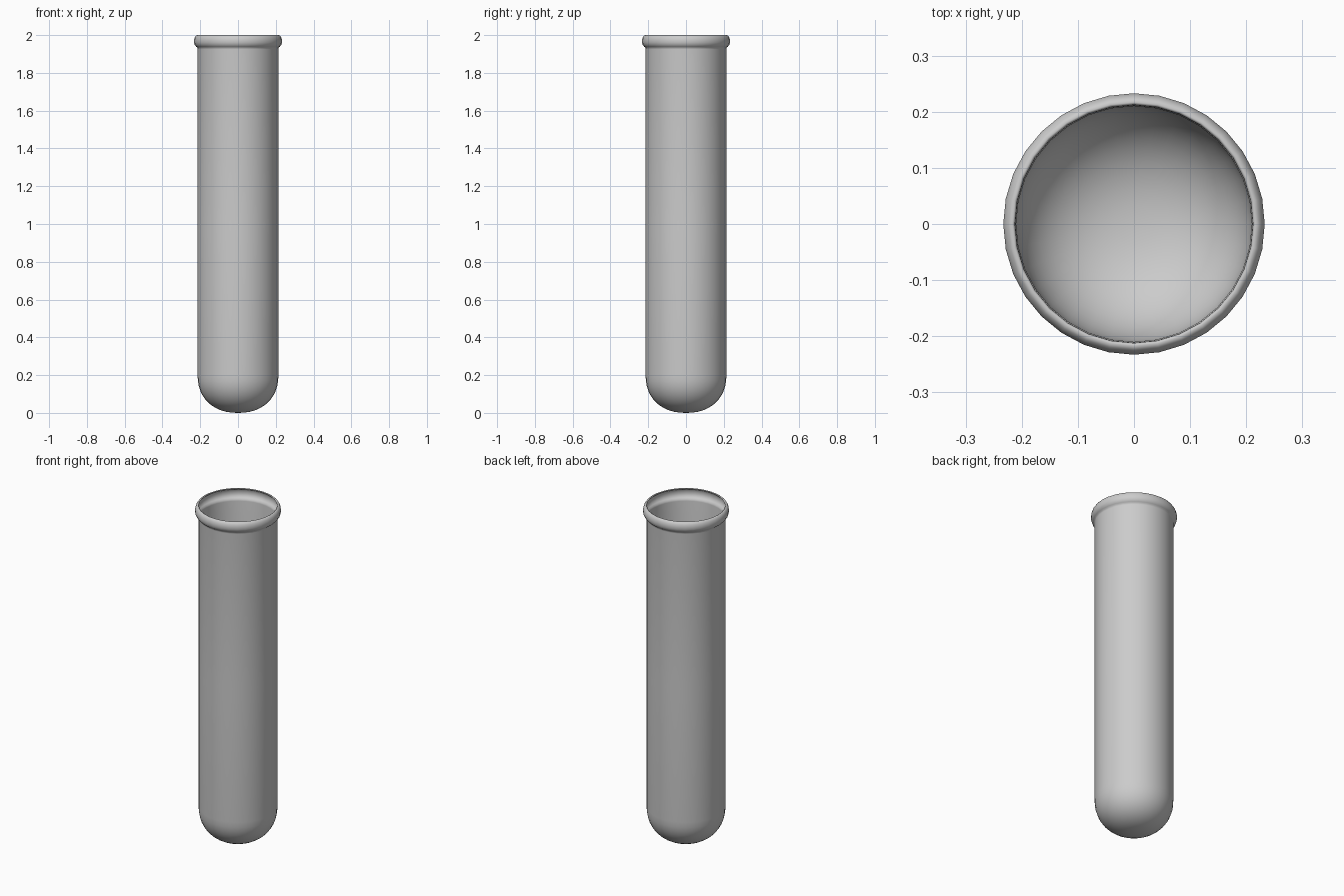
import bpy, bmesh
from math import sin, cos, pi

if "Cube" in bpy.data.objects:
    bpy.data.objects.remove(bpy.data.objects["Cube"])

SIDES = 32
R, WALL = 0.214, 0.004

# Rounded bottom: slightly squared quarter-ellipse
H, N = 0.2, 12
profile = []
for i in range(1, N + 1):
    a = i / N * pi / 2
    profile.append((R * sin(a) ** 0.9, H * (1 - cos(a) ** 0.9 if i < N else 1)))

# Straight wall, then the rolled rim bulging out and back in to the lip
profile += [(R, 1.0), (R, 1.925), (0.215, 1.934), (0.222, 1.939), (0.229, 1.948),
            (0.233, 1.960), (0.233, 1.974), (0.230, 1.987), (0.224, 1.996),
            (0.217, 2.0), (0.212, 1.997)]

# Spin the profile into a tube
bm = bmesh.new()
tip = bm.verts.new((0, 0, 0))
rings = [[bm.verts.new((r * cos(2 * pi * k / SIDES), r * sin(2 * pi * k / SIDES), z))
          for k in range(SIDES)] for r, z in profile]
for k in range(SIDES):
    j = (k + 1) % SIDES
    bm.faces.new((tip, rings[0][j], rings[0][k]))
    for lo, hi in zip(rings, rings[1:]):
        bm.faces.new((lo[k], lo[j], hi[j], hi[k]))
bmesh.ops.recalc_face_normals(bm, faces=bm.faces)
mesh = bpy.data.meshes.new("test_tube")
bm.to_mesh(mesh)
bm.free()
tube = bpy.data.objects.new("test_tube", mesh)
bpy.context.collection.objects.link(tube)

# Thin glass wall, thickened inwards
shell = tube.modifiers.new("wall", 'SOLIDIFY')
shell.thickness = WALL
shell.offset = -1

for p in mesh.polygons:
    p.use_smooth = True
